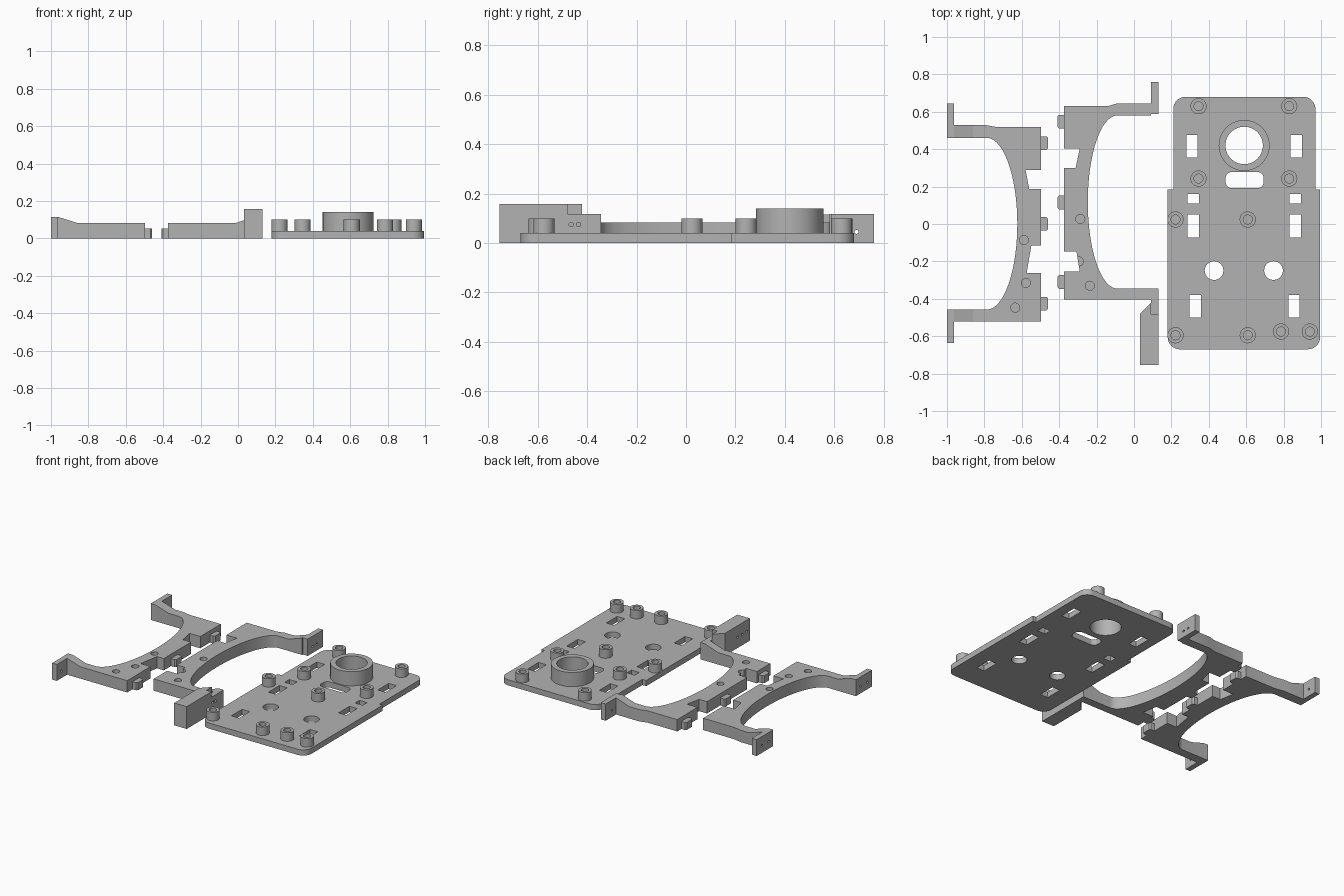
import bpy, bmesh, math
from mathutils import Matrix

if "Cube" in bpy.data.objects:
    bpy.data.objects.remove(bpy.data.objects["Cube"])

grey = bpy.data.materials.new("plain grey")
grey.diffuse_color = (0.45, 0.45, 0.45, 1)
grey.use_nodes = True
grey.node_tree.nodes["Principled BSDF"].inputs["Base Color"].default_value = grey.diffuse_color


def finish(ob):
    ob.data.materials.clear()
    ob.data.materials.append(grey)
    bpy.ops.object.select_all(action='DESELECT')
    bpy.context.view_layer.objects.active = ob
    ob.select_set(True)
    bpy.ops.object.shade_smooth_by_angle(angle=math.radians(30))
    return ob


def circle(x, y, r, n=40):
    return [(x + r * math.cos(2 * math.pi * i / n), y + r * math.sin(2 * math.pi * i / n))
            for i in range(n)]


def rect(x0, x1, y0, y1):
    return [(x0, y0), (x1, y0), (x1, y1), (x0, y1)]


def arc(cx, cy, r, a0, n=8):
    return [(cx + r * math.cos(math.radians(a0 + 90 * i / n)),
             cy + r * math.sin(math.radians(a0 + 90 * i / n))) for i in range(n + 1)]


def round_rect(x0, x1, y0, y1, r):
    return (arc(x1 - r, y1 - r, r, 0) + arc(x0 + r, y1 - r, r, 90)
            + arc(x0 + r, y0 + r, r, 180) + arc(x1 - r, y0 + r, r, 270))


def slab(name, loops, z0, z1):
    """Extrude an outline (first loop) with through holes (other loops)."""
    cu = bpy.data.curves.new(name, 'CURVE')
    cu.dimensions, cu.fill_mode = '2D', 'BOTH'
    cu.extrude = (z1 - z0) / 2
    for pts in loops:
        sp = cu.splines.new('POLY')
        sp.points.add(len(pts) - 1)
        for p, (x, y) in zip(sp.points, pts):
            p.co = (x, y, 0, 1)
        sp.use_cyclic_u = True
    tmp = bpy.data.objects.new(name + "_curve", cu)
    bpy.context.collection.objects.link(tmp)
    dg = bpy.context.evaluated_depsgraph_get()
    me = bpy.data.meshes.new_from_object(tmp.evaluated_get(dg))
    bpy.data.objects.remove(tmp)
    bm = bmesh.new()
    bm.from_mesh(me)
    bmesh.ops.remove_doubles(bm, verts=bm.verts, dist=1e-5)
    bmesh.ops.recalc_face_normals(bm, faces=bm.faces)
    bmesh.ops.translate(bm, verts=bm.verts, vec=(0, 0, (z0 + z1) / 2))
    bm.to_mesh(me)
    bm.free()
    ob = bpy.data.objects.new(name, me)
    bpy.context.collection.objects.link(ob)
    return finish(ob)


def drill(ob, holes, r, depth, axis='Z'):
    """Cut round holes centred at the given points."""
    bm = bmesh.new()
    turn = Matrix.Rotation(math.pi / 2, 4, 'Y') if axis == 'X' else Matrix()
    for p in holes:
        bmesh.ops.create_cone(bm, cap_ends=True, segments=24, radius1=r, radius2=r,
                              depth=depth, matrix=Matrix.Translation(p) @ turn)
    me = bpy.data.meshes.new("drill")
    bm.to_mesh(me)
    bm.free()
    cutter = bpy.data.objects.new(ob.name + "_drill", me)
    bpy.context.collection.objects.link(cutter)
    cutter.hide_render = True
    cutter.hide_set(True)
    mod = ob.modifiers.new("holes", 'BOOLEAN')
    mod.object, mod.operation, mod.solver = cutter, 'DIFFERENCE', 'EXACT'


def wedge(name, x_low, x_high, y0, y1, z0, z1):
    """Sloped rise on top of an arm."""
    v = [(x, y, z) for y in (y0, y1) for x, z in ((x_low, z0), (x_high, z0), (x_high, z1))]
    bm = bmesh.new()
    vs = [bm.verts.new(c) for c in v]
    for f in ((0, 1, 2), (3, 5, 4), (0, 3, 4, 1), (1, 4, 5, 2), (2, 5, 3, 0)):
        bm.faces.new([vs[i] for i in f])
    bmesh.ops.recalc_face_normals(bm, faces=bm.faces)
    me = bpy.data.meshes.new(name)
    bm.to_mesh(me)
    bm.free()
    ob = bpy.data.objects.new(name, me)
    bpy.context.collection.objects.link(ob)
    finish(ob)


def half_ellipse(cx, cy, a, b, n=40):
    """Half ellipse from bottom to top, bulging towards the sign of a."""
    return [(cx + a * math.cos(t), cy + b * math.sin(t))
            for t in (math.pi * (i / n - 0.5) for i in range(n + 1))]


# Base plate with stepped sides, rounded corners and cut-outs
outline = (arc(0.905, 0.615, 0.065, 0) + arc(0.275, 0.615, 0.065, 90)
           + [(0.21, 0.185), (0.18, 0.185)]
           + arc(0.245, -0.605, 0.065, 180) + arc(0.93, -0.605, 0.065, 270)
           + [(0.995, 0.185), (0.97, 0.185)])
cuts = [circle(0.589, 0.42, 0.1, 64), round_rect(0.49, 0.693, 0.192, 0.278, 0.032),
        circle(0.428, -0.249, 0.05), circle(0.746, -0.249, 0.05)]
for xl, xr, y0, y1 in ((0.28, 0.838, 0.355, 0.476), (0.287, 0.832, 0.11, 0.16),
                       (0.287, 0.832, -0.072, 0.05), (0.298, 0.826, -0.5, -0.38)):
    cuts += [rect(x, x + 0.06, y0, y1) for x in (xl, xr)]
slab("base_plate", [outline] + cuts, 0, 0.04)
slab("ring_collar", [circle(0.589, 0.42, 0.136, 64), circle(0.589, 0.42, 0.1, 64)], 0.04, 0.14)

# Hollow standoffs
posts = [(x, y) for x in (0.345, 0.83) for y in (0.63, 0.243)]
posts += [(x, y) for x in (0.222, 0.608) for y in (0.024, -0.595)]
posts += [(0.786, -0.575), (0.94, -0.575)]
for i, (x, y) in enumerate(posts):
    slab(f"standoff_{i + 1}", [circle(x, y, 0.043), circle(x, y, 0.024)], 0.04, 0.1)

# Left bracket: curved body with notched edge
T = 0.083
left = ([(-0.963, -0.522), (-0.496, -0.522), (-0.496, -0.262), (-0.574, -0.262),
         (-0.549, -0.115), (-0.496, -0.115), (-0.496, 0.187), (-0.56, 0.187),
         (-0.58, 0.29), (-0.496, 0.29), (-0.496, 0.518), (-0.733, 0.518),
         (-0.8, 0.53), (-0.963, 0.53), (-0.963, 0.46)]
        + half_ellipse(-0.787, 0.001, 0.163, 0.459)[::-1] + [(-0.963, -0.458)])
body = slab("left_bracket", [left], 0, T)
drill(body, [(-0.589, -0.086, T), (-0.578, -0.315, T), (-0.635, -0.447, T)], 0.024, 0.08)
for tag, y0, y1, w0, w1 in (("front", -0.636, -0.458, -0.522, -0.458),
                            ("back", 0.46, 0.644, 0.46, 0.53)):
    fl = slab(f"left_{tag}_flange", [rect(-1, -0.963, y0, y1)], 0, 0.115)
    s = 1 if y0 > 0 else -1
    drill(fl, [(-0.98, s * 0.51, 0.05), (-0.98, s * 0.585, 0.05)], 0.008, 0.1, 'X')
    wedge(f"left_{tag}_rise", -0.86, -0.963, w0, w1, T, 0.115)

# Right bracket: curved body with notched edge
right = ([(0.13, -0.403), (0.13, -0.345)]
         + half_ellipse(-0.09, 0.1175, -0.157, 0.4625)
         + [(0.092, 0.58), (0.092, 0.645), (-0.09, 0.645), (-0.14, 0.63), (-0.373, 0.63),
            (-0.373, 0.404), (-0.29, 0.404), (-0.312, 0.30), (-0.373, 0.30),
            (-0.373, -0.147), (-0.308, -0.147), (-0.29, -0.254), (-0.373, -0.254),
            (-0.373, -0.403)])
body = slab("right_bracket", [right], 0, T)
drill(body, [(-0.287, 0.027, T), (-0.295, -0.2, T), (-0.236, -0.33, T)], 0.024, 0.08)
fl = slab("right_back_flange", [rect(0.092, 0.13, 0.588, 0.76)], 0, 0.118)
drill(fl, [(0.11, 0.645, 0.045), (0.11, 0.69, 0.045)], 0.008, 0.1, 'X')
wedge("right_back_rise", -0.01, 0.092, 0.58, 0.645, T, 0.118)
wedge("right_front_rise", -0.01, 0.092, -0.403, -0.345, T, 0.118)
slab("right_front_corner", [rect(0.092, 0.13, -0.403, -0.345)], T, 0.118)
fl = slab("right_front_flange", [rect(0.092, 0.13, -0.48, -0.403)], 0, 0.118)
drill(fl, [(0.13, -0.465, 0.075), (0.13, -0.435, 0.075)], 0.009, 0.05, 'X')

# End block with gusset
block = slab("end_block", [rect(0.033, 0.13, -0.755, -0.48)], 0, 0.157)
drill(block, [(0.033, y, 0.075) for y in (-0.62, -0.67, -0.72)], 0.009, 0.06, 'X')
slab("block_gusset", [[(0.033, -0.48), (0.092, -0.48), (0.092, -0.42)]], 0, 0.157)

# Locating pegs on the notched edges
for side, x0, x1, ys in (("left", -0.496, -0.459, (0.432, 0.001, -0.426)),
                         ("right", -0.373, -0.41, (0.547, 0.115, -0.311))):
    c = 0.01 if x1 < x0 else -0.01
    for i, y in enumerate(ys):
        slab(f"{side}_peg_{i + 1}", [[(x0, y - 0.037), (x1 + c, y - 0.037), (x1, y - 0.027),
                                     (x1, y + 0.027), (x1 + c, y + 0.037), (x0, y + 0.037)]],
             0, 0.053)
